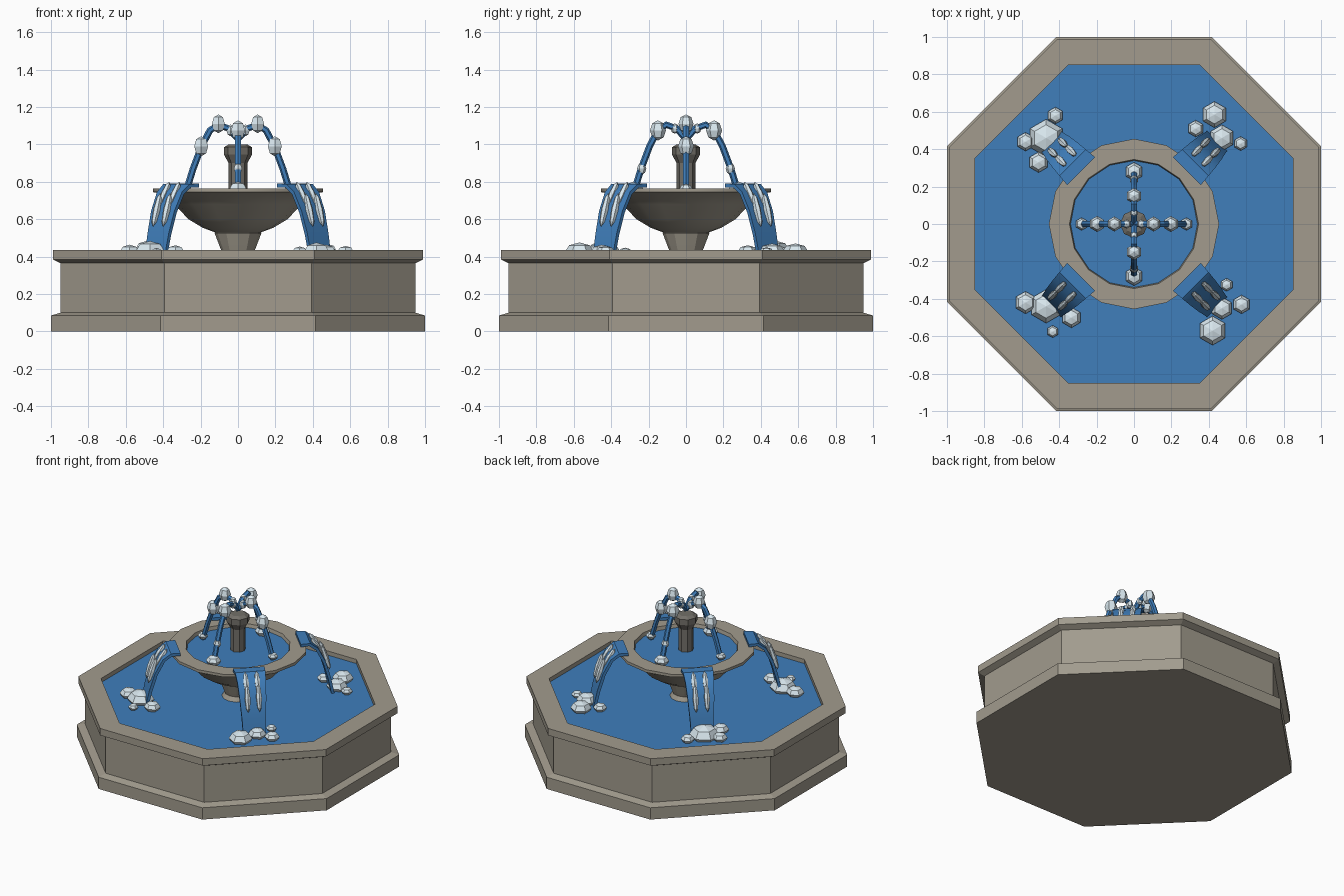
import bpy, bmesh, math
from mathutils import Vector, Matrix

if "Cube" in bpy.data.objects:
    bpy.data.objects.remove(bpy.data.objects["Cube"])

def material(name, rgb):
    m = bpy.data.materials.new(name)
    m.diffuse_color = (*rgb, 1)
    m.use_nodes = True
    m.node_tree.nodes["Principled BSDF"].inputs["Base Color"].default_value = m.diffuse_color
    return m

STONE = material("stone", (0.36, 0.33, 0.27))
DARK = material("dark_stone", (0.17, 0.16, 0.14))
WATER = material("water", (0.05, 0.21, 0.50))
FOAM = material("foam", (0.70, 0.81, 0.87))

def finish(name, bm, mat, smooth=False):
    bmesh.ops.recalc_face_normals(bm, faces=bm.faces)
    me = bpy.data.meshes.new(name)
    bm.to_mesh(me)
    bm.free()
    me.materials.append(mat)
    ob = bpy.data.objects.new(name, me)
    bpy.context.collection.objects.link(ob)
    if smooth:
        bpy.ops.object.select_all(action='DESELECT')
        bpy.context.view_layer.objects.active = ob
        ob.select_set(True)
        bpy.ops.object.shade_smooth_by_angle(angle=math.radians(35))
    return ob

def skin(bm, rings):
    """Join closed rings of points and cap both ends."""
    rs = [[bm.verts.new(p) for p in ring] for ring in rings]
    n = len(rs[0])
    for a, b in zip(rs, rs[1:]):
        for i in range(n):
            j = (i + 1) % n
            bm.faces.new((a[i], a[j], b[j], b[i]))
    bm.faces.new(rs[0][::-1])
    bm.faces.new(rs[-1])

def lathe(name, profile, n, mat, apothem=False, smooth=False):
    bm = bmesh.new()
    off = math.pi / n if apothem else 0
    k = 1 / math.cos(math.pi / n) if apothem else 1
    skin(bm, [[(r * k * math.cos(off + i * math.tau / n),
                r * k * math.sin(off + i * math.tau / n), z) for i in range(n)]
              for r, z in profile])
    return finish(name, bm, mat, smooth)

def blob(bm, pos, size, rot=Matrix.Identity(4)):
    """Faceted six-sided drop."""
    m = Matrix.Translation(pos) @ rot @ Matrix.Diagonal((*size, 1))
    bmesh.ops.create_uvsphere(bm, u_segments=6, v_segments=4, radius=1, matrix=m)

# Octagonal basin and its water
lathe("basin", [(1, 0), (1, .085), (.95, .10), (.95, .365), (.99, .385), (.99, .435),
                (.85, .435), (.85, .37)], 8, STONE, apothem=True)
lathe("basin_water", [(.85, .38), (.85, .405)], 8, WATER, apothem=True)

# Pedestal, bowl, bowl water and nozzle column
lathe("pedestal", [(.12, .38), (.09, .435), (.10, .46), (.125, .525), (.11, .54)], 12, STONE)
lathe("bowl", [(.11, .525), (.19, .555), (.265, .60), (.34, .68), (.425, .74), (.455, .745),
               (.455, .765), (.345, .765), (.335, .72)], 16, STONE, smooth=True)
lathe("bowl_water", [(.34, .725), (.34, .74)], 16, WATER)
lathe("nozzle", [(.05, .72), (.05, .90), (.075, .945), (.075, .985), (.05, 1.0)], 8, DARK)

# Four arching jets from the nozzle into the bowl
JET = [(.0, 1.03), (.05, 1.085), (.105, 1.105), (.15, 1.075), (.195, .99), (.24, .87), (.28, .74)]
DROPS_X = [(.04, 1.075, .025), (.105, 1.11, .04), (.197, .99, .043), (.28, .765, .034)]
DROPS_Y = [(.06, 1.085, .022), (.15, 1.075, .043), (.237, .87, .025), (.28, .765, .05)]
for k in range(4):
    turn = Matrix.Rotation(k * math.pi / 2, 4, 'Z')
    bm = bmesh.new()
    rings = []
    for i, (r, z) in enumerate(JET):
        a, b = JET[max(i - 1, 0)], JET[min(i + 1, len(JET) - 1)]
        t = Vector((b[0] - a[0], 0, b[1] - a[1])).normalized()
        nrm = Vector((-t.z, 0, t.x))
        rings.append([turn @ (Vector((r, 0, z)) + .018 * (nrm * math.cos(c) + Vector((0, 1, 0)) * math.sin(c)))
                      for c in (j * math.tau / 6 for j in range(6))])
    skin(bm, rings)
    finish(f"jet_{k + 1}", bm, WATER)
    bm = bmesh.new()
    for r, z, s in (DROPS_Y if k % 2 else DROPS_X):
        tall = .7 if z < .8 else 1.25
        blob(bm, turn @ Vector((r, 0, z)), (s, s, s * tall))
    finish(f"jet_drops_{k + 1}", bm, FOAM)

# Four curved sheets spilling off the rim, with foam streaks
SHEET = [(.40, .78, .105), (.46, .78, .10), (.51, .74, .095), (.56, .64, .088),
         (.595, .52, .08), (.62, .40, .075)]
STREAKS = [((.48, .80), (.555, .675)), ((.55, .74), (.605, .56))]
for k in range(4):
    turn = Matrix.Rotation(math.pi / 4 + k * math.pi / 2, 4, 'Z')
    bm = bmesh.new()
    rings = []
    for i, (r, z, w) in enumerate(SHEET):
        a, b = SHEET[max(i - 1, 0)], SHEET[min(i + 1, len(SHEET) - 1)]
        t = Vector((b[0] - a[0], 0, b[1] - a[1])).normalized()
        n = Vector((-t.z, 0, t.x)) * .01
        c = Vector((r, 0, z))
        y = Vector((0, w, 0))
        rings.append([turn @ p for p in (c - y - n, c + y - n, c + y + n, c - y + n)])
    skin(bm, rings)
    finish(f"spill_{k + 1}", bm, WATER, smooth=True)
    bm = bmesh.new()
    for side in (-.038, .038):
        for (r0, z0), (r1, z1) in STREAKS:
            d = Vector((r1 - r0, 0, z1 - z0))
            rot = d.to_track_quat('Z', 'Y').to_matrix().to_4x4()
            blob(bm, turn @ Vector(((r0 + r1) / 2, side, (z0 + z1) / 2)),
                 (.02, .02, d.length / 2), turn @ rot)
    finish(f"spill_streaks_{k + 1}", bm, FOAM)

# Foam clusters where the sheets land
CLUSTERS = [
    [(.43, .585, .07), (.47, .46, .07), (.33, .51, .045), (.57, .43, .038)],
    [(-.47, .46, .10), (-.58, .44, .05), (-.51, .33, .055), (-.42, .58, .045)],
    [(-.58, -.42, .06), (-.47, -.44, .09), (-.335, -.50, .055), (-.435, -.575, .033)],
    [(.42, -.57, .078), (.47, -.45, .06), (.575, -.43, .05), (.495, -.325, .035)]]
for k, cluster in enumerate(CLUSTERS):
    bm = bmesh.new()
    for x, y, s in cluster:
        blob(bm, Vector((x, y, .425)), (s, s, s * .65))
    finish(f"splash_foam_{k + 1}", bm, FOAM)
